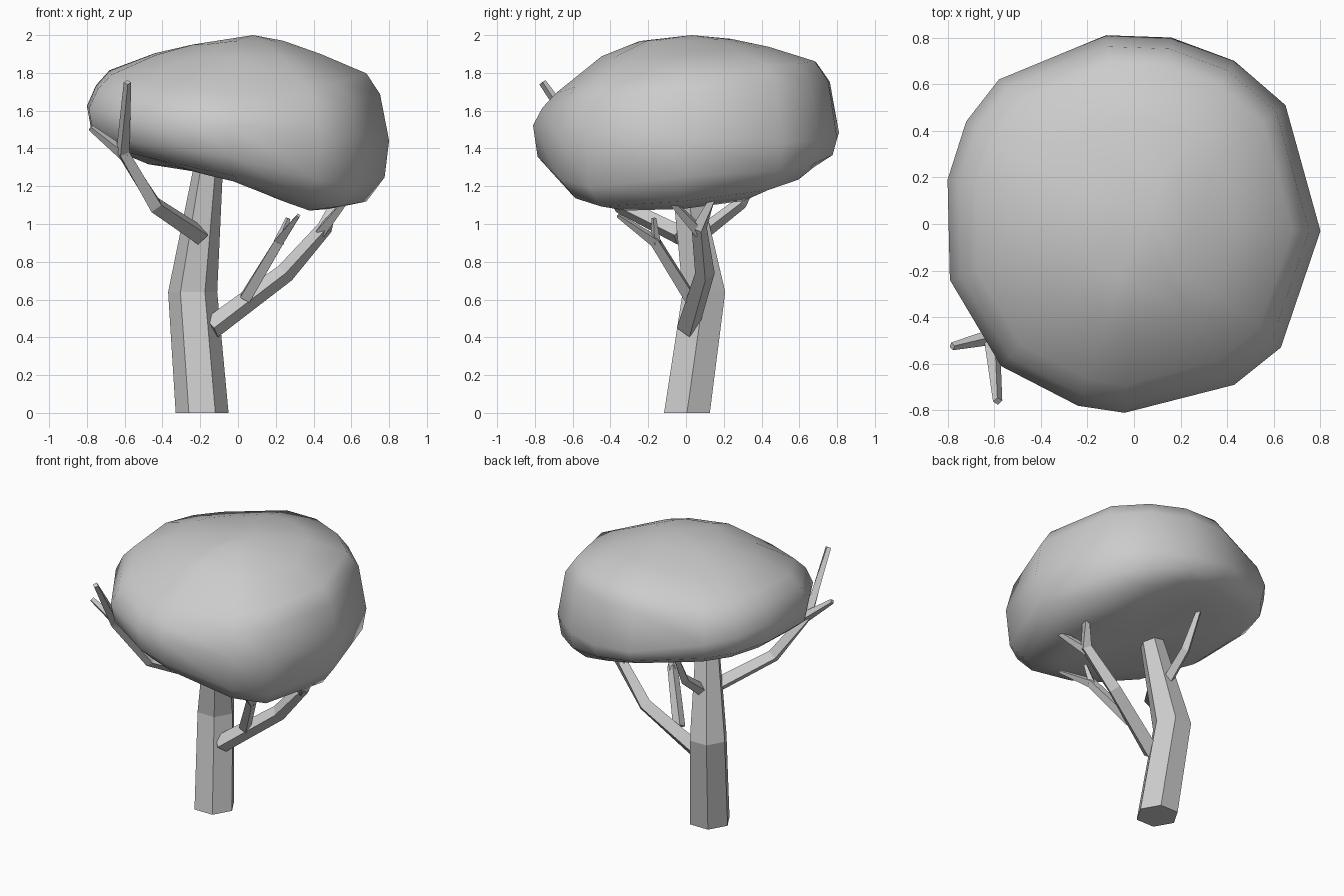
import bpy, bmesh, math
from mathutils import Vector

if "Cube" in bpy.data.objects:
    bpy.data.objects.remove(bpy.data.objects["Cube"])


def finish(bm, name, smooth=False):
    bmesh.ops.recalc_face_normals(bm, faces=bm.faces)
    mesh = bpy.data.meshes.new(name)
    bm.to_mesh(mesh)
    bm.free()
    for p in mesh.polygons:
        p.use_smooth = smooth
    ob = bpy.data.objects.new(name, mesh)
    bpy.context.collection.objects.link(ob)
    return ob


def bridge(bm, a, b):
    n = len(a)
    for i in range(n):
        j = (i + 1) % n
        bm.faces.new((a[i], a[j], b[j], b[i]))


def limb(name, path, sides=4, level=False):
    """Tapered faceted tube through (x, y, z, radius) points."""
    bm = bmesh.new()
    pts = [Vector(p[:3]) for p in path]
    rings = []
    for k, p in enumerate(pts):
        before = (p - pts[k - 1]).normalized() if k else Vector()
        after = (pts[k + 1] - p).normalized() if k < len(pts) - 1 else Vector()
        q = (before + after).to_track_quat('Z', 'Y')
        ring = []
        for i in range(sides):
            a = 2 * math.pi * i / sides
            v = Vector((math.cos(a), math.sin(a), 0)) * path[k][3]
            ring.append(bm.verts.new(p + (v if level else q @ v)))
        rings.append(ring)
    for a, b in zip(rings, rings[1:]):
        bridge(bm, a, b)
    bm.faces.new(rings[0])
    bm.faces.new(rings[-1])
    return finish(bm, name)


# Trunk: bent hexagonal column
limb("trunk", [(-.19, .005, 0, .14), (-.24, .095, .64, .13),
               (-.145, -.03, 1.4, .07)], 6, True)

# Branches and twigs
limb("right_branch", [(-.14, .01, .45, .06), (.25, .10, .74, .052),
                      (.46, .07, .98, .042), (.52, .14, 1.14, .022)])
limb("right_twig", [(.44, .07, .96, .036), (.56, -.07, 1.11, .02)])
limb("lower_branch", [(.04, .02, .61, .04), (.22, -.165, .91, .034),
                      (.32, -.36, 1.045, .012)])
limb("lower_twig", [(.215, -.16, .90, .028), (.265, -.17, 1.03, .013)])
limb("left_branch", [(-.2, -.03, .94, .052), (-.44, -.35, 1.1, .046),
                     (-.61, -.5, 1.38, .038), (-.585, -.76, 1.75, .02)])
limb("left_twig", [(-.59, -.48, 1.36, .036), (-.78, -.525, 1.51, .017)])
limb("back_branch", [(-.2, .03, .91, .042), (-.19, .29, 1.11, .034),
                     (-.2, .45, 1.42, .015)])

# Canopy: plan outline swept through rings whose heights vary by direction
outline = [(.80, -.03), (.65, .51), (.43, .70), (.16, .80), (-.12, .81),
           (-.58, .62), (-.72, .44), (-.80, .19), (-.79, -.24), (-.57, -.61),
           (-.24, -.78), (-.04, -.81), (.43, -.69), (.63, -.53)]
scales = [.3, .55, .85, .94, 1, .97, .85, .6, .3]
heights = [  # every 45 degrees, starting at +x
    (1.97, 1.90, 1.80, 1.69, 1.44, 1.25, 1.12, 1.08, 1.14),
    (1.98, 1.93, 1.84, 1.74, 1.43, 1.29, 1.19, 1.13, 1.19),
    (1.98, 1.94, 1.87, 1.76, 1.46, 1.39, 1.34, 1.31, 1.28),
    (1.95, 1.89, 1.80, 1.72, 1.59, 1.48, 1.41, 1.36, 1.31),
    (1.95, 1.91, 1.82, 1.74, 1.64, 1.50, 1.42, 1.32, 1.29),
    (1.95, 1.87, 1.74, 1.67, 1.56, 1.44, 1.36, 1.31, 1.27),
    (1.97, 1.89, 1.69, 1.61, 1.52, 1.35, 1.25, 1.22, 1.23),
    (1.97, 1.88, 1.74, 1.64, 1.46, 1.19, 1.09, 1.07, 1.14)]


def height(x, y, k):
    t = (math.degrees(math.atan2(y, x)) % 360) / 45
    i = int(t)
    return heights[i % 8][k] * (1 - t + i) + heights[(i + 1) % 8][k] * (t - i)


bm = bmesh.new()
rings = [[bm.verts.new((x * s, y * s, height(x, y, k))) for x, y in outline]
         for k, s in enumerate(scales)]
for a, b in zip(rings, rings[1:]):
    bridge(bm, a, b)
for ring, pole in ((rings[0], (.08, .03, 2.0)), (rings[-1], (0, 0, 1.24))):
    c = bm.verts.new(pole)
    for i in range(len(ring)):
        bm.faces.new((ring[i], ring[(i + 1) % len(ring)], c))
finish(bm, "canopy", True)
